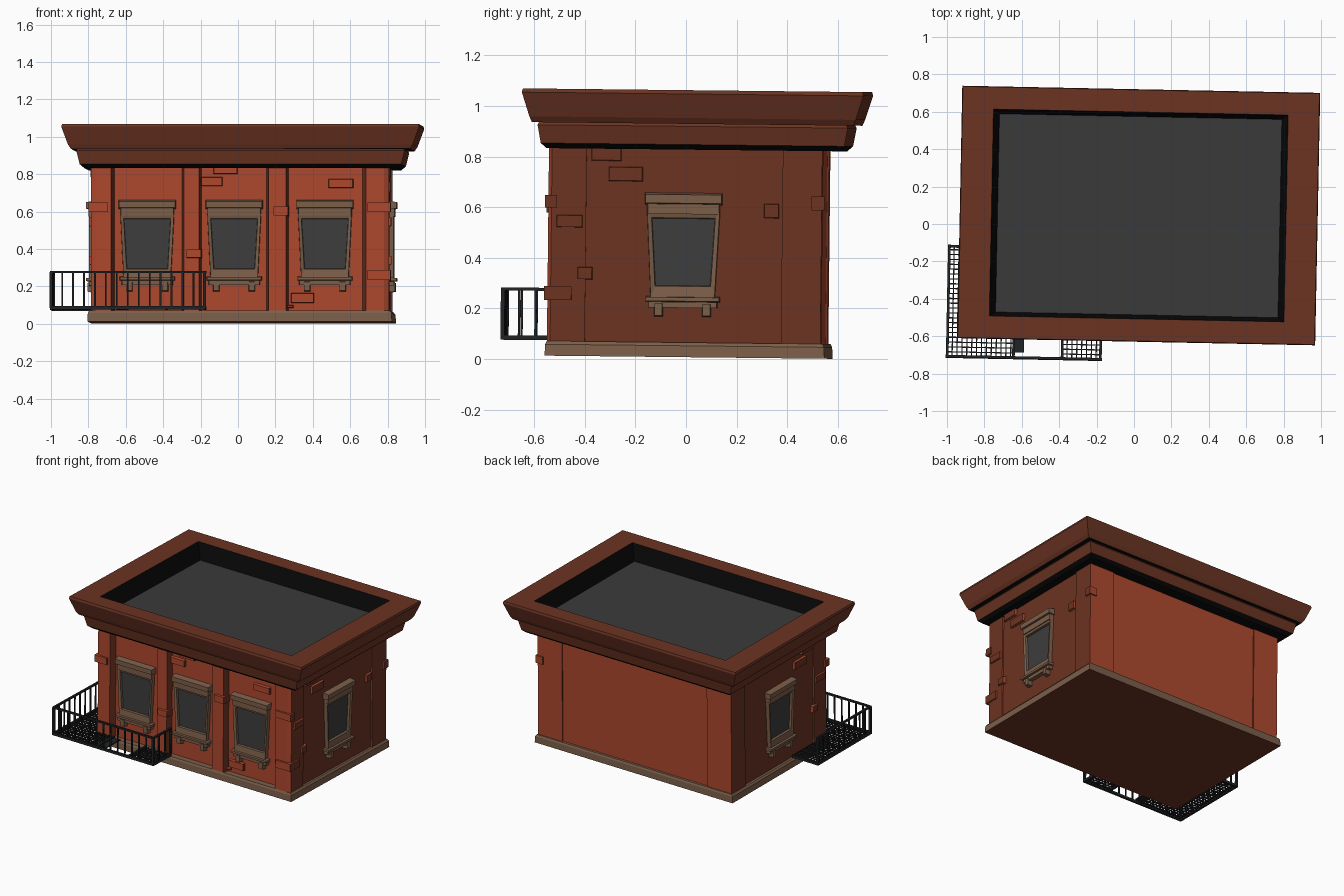
import bpy, bmesh, math
from mathutils import Matrix, Vector

if "Cube" in bpy.data.objects:
    bpy.data.objects.remove(bpy.data.objects["Cube"])


def mat(name, r, g, b):
    m = bpy.data.materials.new(name)
    m.diffuse_color = (r, g, b, 1)
    m.use_nodes = True
    m.node_tree.nodes["Principled BSDF"].inputs["Base Color"].default_value = m.diffuse_color
    return m


RED = mat("red_brick", .42, .064, .027)
BROWN = mat("dark_brown", .147, .034, .016)
STONE = mat("tan_stone", .2, .113, .067)
GLASS = mat("window_grey", .047, .047, .047)
ROOF = mat("roof_grey", .042, .042, .042)
BLACK = mat("black", .003, .003, .003)
IRON = mat("iron", .015, .016, .018)

# the whole building stands slightly turned and tilted
PIVOT = Vector((.02, .02, 0))
TILT = (Matrix.Translation(PIVOT + Vector((0, 0, .007))) @ Matrix.Rotation(-.011, 4, 'X')
        @ Matrix.Rotation(-.02, 4, 'Z') @ Matrix.Translation(-PIVOT))


def loft(bm, rings, closed=False):
    rows = [[bm.verts.new(p) for p in r] for r in rings]
    n = len(rows[0])
    pairs = list(zip(rows, rows[1:])) + ([(rows[-1], rows[0])] if closed else [])
    for a, b in pairs:
        for i in range(n):
            bm.faces.new((a[i], a[(i + 1) % n], b[(i + 1) % n], b[i]))
    if not closed:
        bm.faces.new(rows[0])
        bm.faces.new(rows[-1])


def rect(cx, cy, z, hx, hy):
    return [(cx - hx, cy - hy, z), (cx + hx, cy - hy, z), (cx + hx, cy + hy, z), (cx - hx, cy + hy, z)]


def box(bm, x0, x1, y0, y1, z0, z1):
    c = ((x0 + x1) / 2, (y0 + y1) / 2)
    h = ((x1 - x0) / 2, (y1 - y0) / 2)
    loft(bm, [rect(*c, z0, *h), rect(*c, z1, *h)])


def block(bm, P, u0, u1, z0, z1, d0, d1, iu=0.0, iz=0.0):
    """Block standing out of a wall, its outer face inset by iu, iz."""
    def ring(d, a, b):
        return [P(u0 + a, d, z0 + b), P(u1 - a, d, z0 + b), P(u1 - a, d, z1 - b), P(u0 + a, d, z1 - b)]
    loft(bm, [ring(d0, 0, 0), ring(d1, iu, iz)])


def finish(bm, name, mats, rule=None):
    bmesh.ops.recalc_face_normals(bm, faces=bm.faces[:])
    if rule:
        for f in bm.faces:
            f.material_index = rule(f.normal, f.calc_center_median())
    me = bpy.data.meshes.new(name)
    bm.to_mesh(me)
    bm.free()
    me.transform(TILT)
    for m in mats:
        me.materials.append(m)
    ob = bpy.data.objects.new(name, me)
    bpy.context.collection.objects.link(ob)
    return ob


# wall frames: u along the wall, d outwards, z up
XL, XR, YF, YB = -.765, .807, -.492, .538
def front(u, d, z): return (u, YF - d, z)
def right(u, d, z): return (XR + d, u, z)
def left(u, d, z): return (XL - d, u, z)
def side_brown(n, c): return 1 if abs(n.x) > .7 else 0


# stone base
bm = bmesh.new()
loft(bm, [rect(.02, .01, 0, .814, .553), rect(.02, .01, .045, .812, .551), rect(.02, .01, .058, .802, .545)])
finish(bm, "stone_base", [STONE, BROWN], lambda n, c: 1 if n.z < -.7 else 0)

# wall body
bm = bmesh.new()
box(bm, XL, XR, YF, YB, .05, .84)
finish(bm, "wall_body", [RED, BROWN], side_brown)

# corner piers and front pilasters
bm = bmesh.new()
for s, xo in ((-1, -.775), (1, .817)):
    w = .125 if s < 0 else .14
    def pier(y0, y1, a, b):
        pts = [(xo - s * a, y0), (xo, y0 + .012), (xo, y1), (xo - s * b, y1)]
        loft(bm, [[(x, y, z) for x, y in pts] for z in (.052, .842)])
    loft(bm, [[(x, y, z) for x, y in ((xo - s * .025, -.535), (xo, -.522), (xo, -.385),
               (xo - s * w, -.385), (xo - s * w, YF), (xo - s * (w - .018), -.535))] for z in (.052, .842)])
    box(bm, min(xo, xo - s * .2), max(xo, xo - s * .2), .39, .546, .052, .842)
for u0, u1 in ((-.295, -.18), (.157, .285)):
    block(bm, front, u0, u1, .052, .842, -.02, .043, .018)
finish(bm, "pilasters", [RED, BROWN], side_brown)

# protruding bricks
bm = bmesh.new()
for u0, u1, z0, z1, d in ((-.19, -.07, .72, .775, .02), (-.125, .01, .785, .83, .02), (.49, .63, .71, .765, .02),
                          (.195, .285, .56, .62, .06), (-.27, -.18, .335, .39, .06),
                          (.29, .42, .095, .155, .02), (.27, .31, .07, .09, .02)):
    block(bm, front, u0, u1, z0, z1, -.02, d, .006, .006)
for P in (right, left):
    for u0, u1, z0, z1, d in ((-.505, -.395, .505, .56, .022), (-.42, -.355, .3, .355, .022),
                              (-.3, -.16, .69, .752, .016), (-.37, -.245, .77, .83, .016)):
        block(bm, P, u0, u1, z0, z1, -.02, d, .005, .005)
block(bm, right, .315, .38, .55, .612, -.02, .016, .005, .005)
for x0, x1, y0, y1, z0, z1 in ((.705, .828, -.548, -.5, .585, .635), (.705, .828, -.548, -.44, .22, .275),
                               (-.787, -.685, -.548, -.5, .585, .635), (.77, .828, .505, .556, .585, .64)):
    box(bm, x0, x1, y0, y1, z0, z1)
finish(bm, "raised_bricks", [RED, BROWN], side_brown)

# windows: tapered frame, lintel, sill, brackets and pane
frames, panes = bmesh.new(), bmesh.new()
for P, c in ((front, -.475), (front, -.01), (front, .475), (right, 0), (left, 0)):
    def trap(ht, hb, zt, zb, d):
        return [P(c - hb, d, zb), P(c + hb, d, zb), P(c + ht, d, zt), P(c - ht, d, zt)]
    loft(frames, [trap(.145, .128, .575, .235, -.01), trap(.143, .126, .575, .235, .028),
                  trap(.126, .11, .55, .28, .022), trap(.122, .106, .545, .285, -.01)], True)
    loft(panes, [trap(.128, .112, .555, .275, -.005), trap(.128, .112, .555, .275, .006)])
    block(frames, P, c - .145, c + .145, .565, .605, -.01, .032, .004)      # lower lintel
    block(frames, P, c - .154, c + .154, .6, .65, -.01, .044, .004, .008)   # upper lintel
    block(frames, P, c - .148, c + .148, .217, .24, -.01, .044, .003, .004)  # sill
    block(frames, P, c - .138, c + .138, .195, .218, -.01, .03, .003)
    for s in (-1, 1):
        block(frames, P, c + s * .095 - .018, c + s * .095 + .018, .158, .217, -.01, .036, .003, .006)
finish(frames, "window_frames", [STONE])
finish(panes, "window_panes", [GLASS])

# cornice tiers
CX, CY = .025, .034
def under_black(n, c): return 1 if n.z < -.75 else 0
bm = bmesh.new()
loft(bm, [rect(CX, CY, .82, .836, .577), rect(CX, CY, .84, .86, .6), rect(CX, CY, .912, .878, .613),
          rect(CX, CY, .924, .872, .607)])
finish(bm, "lower_cornice", [BROWN, BLACK], under_black)


def top_rule(n, c):
    if n.z > .75 and c.z < 1:
        return 2
    inner = abs(c.x - CX) < .8 and abs(c.y - CY) < .56 and abs(n.z) < .75
    return 1 if inner or n.z < -.75 else 0


# upper cornice with sunken roof
bm = bmesh.new()
loft(bm, [rect(CX, CY, .922, .906, .635), rect(CX, CY, .945, .922, .645), rect(CX, CY, 1.04, .957, .675),
          rect(CX, CY, 1.055, .953, .671), rect(CX, CY, 1.055, .788, .553), rect(CX, CY, .935, .755, .53)])
finish(bm, "upper_cornice_and_roof", [BROWN, BLACK, ROOF], top_rule)

# balcony grating
BX, BY, EX, EY, BZ = -.984, -.73, -.165, -.14, .07
bm = bmesh.new()
def grate(x0, x1, y0, y1):
    t, step = .003, .026
    for i in range(int((x1 - x0) / step) + 1):
        x = x0 + i * step
        box(bm, x - t, x + t, y0, y1, BZ - .005, BZ + .005)
    for i in range(int((y1 - y0) / step) + 1):
        y = y0 + i * step
        box(bm, x0, x1, y - t, y + t, BZ - .004, BZ + .004)
grate(BX, -.775, BY, EY)
grate(-.775, -.63, BY, -.535)
grate(-.37, EX, BY, -.535)
finish(bm, "balcony_grating", [IRON])

# balcony edge beams, hatch step and railing
bm = bmesh.new()
e = .007
for z, h in ((BZ, .009), (.262, .006)):
    box(bm, BX - e, EX + e, BY - e, BY + e, z - h, z + h)
    box(bm, BX - e, BX + e, BY, EY + e, z - h, z + h)
    box(bm, EX - e, EX + e, BY, -.535, z - h, z + h)
for x in (-.63, -.37):
    box(bm, x - e, x + e, BY, -.535, BZ - .009, BZ + .009)
box(bm, BX, -.775, EY - e, EY + e, BZ - .009, BZ + .009)
box(bm, -.63, -.575, BY + .03, -.54, BZ - .008, BZ)
def post(x, y, r=.0045):
    box(bm, x - r, x + r, y - r, y + r, BZ, .262)
for i in range(15):
    post(BX + (EX - BX) * i / 14, BY, .008 if i in (0, 14) else .0045)
for i in range(1, 11):
    post(BX, BY + (EY - BY) * i / 10, .008 if i == 10 else .0045)
for i in range(1, 4):
    post(EX, BY + .195 * i / 3)
finish(bm, "balcony_railing", [IRON])
